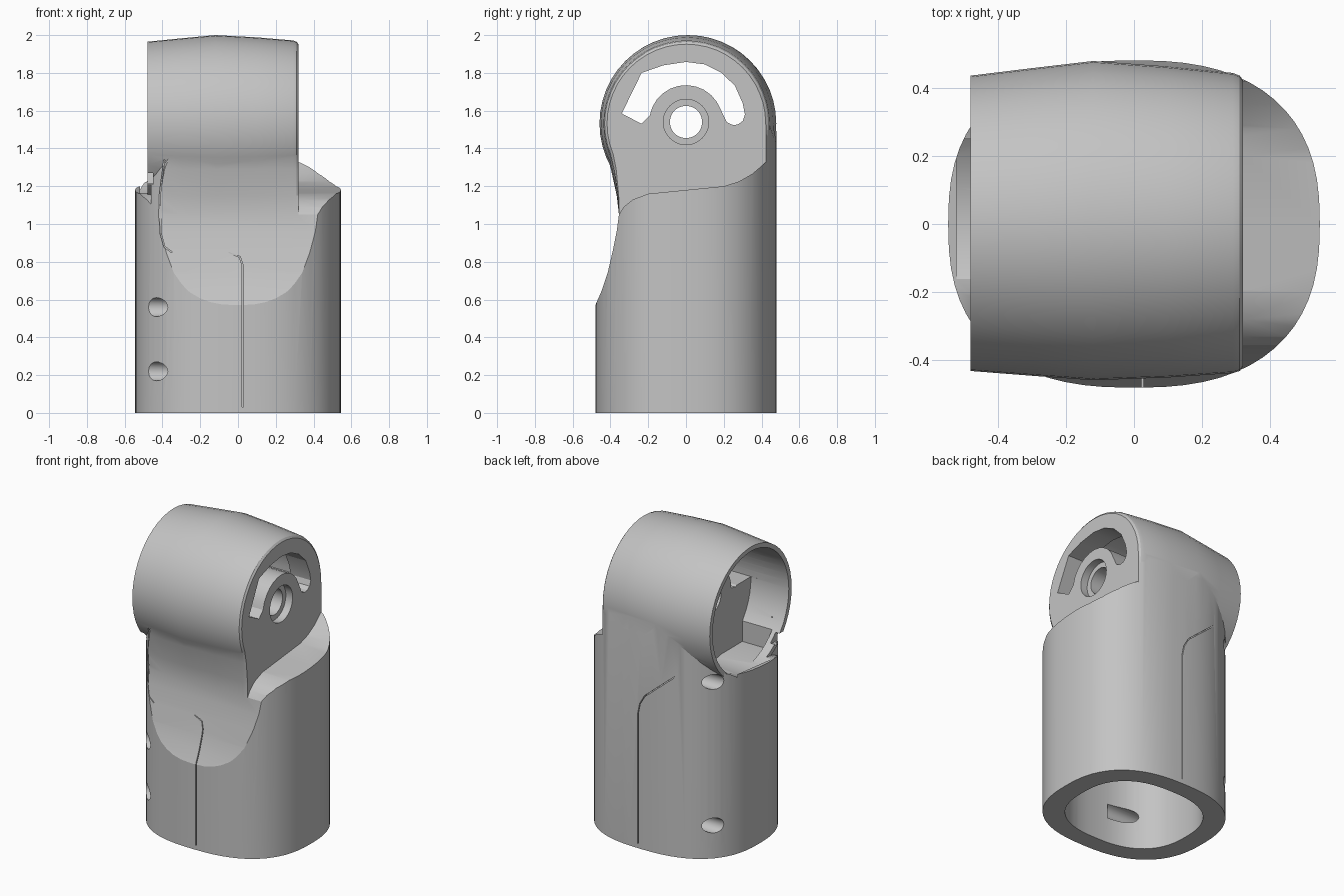
import bpy, bmesh, math
from mathutils import Vector

cube = bpy.data.objects.get("Cube")
if cube:
    bpy.data.objects.remove(cube, do_unlink=True)

grey = bpy.data.materials.new("plain_grey")
grey.use_nodes = True
grey.diffuse_color = (0.55, 0.55, 0.55, 1)
grey.node_tree.nodes["Principled BSDF"].inputs["Base Color"].default_value = (0.55, 0.55, 0.55, 1)


def loft(name, axis, rings):
    """Skin rings of (offset, points) stacked along an axis, capping both ends."""
    bm = bmesh.new()
    loops = []
    for t, pts in rings:
        loop = []
        for p in pts:
            co = list(p)
            co.insert("XYZ".index(axis), t)
            loop.append(bm.verts.new(co))
        loops.append(loop)
    n = len(loops[0])
    for a, b in zip(loops, loops[1:]):
        for i in range(n):
            j = (i + 1) % n
            bm.faces.new((a[i], a[j], b[j], b[i]))
    bm.faces.new(loops[0])
    bm.faces.new(loops[-1])
    bmesh.ops.recalc_face_normals(bm, faces=bm.faces)
    mesh = bpy.data.meshes.new(name)
    bm.to_mesh(mesh)
    bm.free()
    mesh.materials.append(grey)
    obj = bpy.data.objects.new(name, mesh)
    bpy.context.collection.objects.link(obj)
    return obj


def prism(name, axis, pts, a, b):
    return loft(name, axis, [(a, pts), (b, pts)])


def arc(r, cu=0.0, cv=0.0, start=0, sweep=360, n=48):
    """Arc points; a full sweep leaves out the repeated last point."""
    steps = n if sweep == 360 else n - 1
    angles = [math.radians(start + sweep * k / steps) for k in range(n)]
    return [(cu + r * math.cos(a), cv + r * math.sin(a)) for a in angles]


def rect(u0, u1, v0, v1):
    return [(u0, v0), (u1, v0), (u1, v1), (u0, v1)]


def outline(scale=1.0, n=64, power=2 / 2.5):
    """Rounded oval footprint of the base."""
    pts = []
    for k in range(n):
        c, s = math.cos(k * math.tau / n), math.sin(k * math.tau / n)
        pts.append((0.545 * scale * math.copysign(abs(c) ** power, c),
                    0.48 * scale * math.copysign(abs(s) ** power, s)))
    return pts


def strip(path, w):
    """Closed thin band following a path."""
    left, right = [], []
    for i, p in enumerate(path):
        d = Vector(path[min(i + 1, len(path) - 1)]) - Vector(path[max(i - 1, 0)])
        nrm = Vector((-d.y, d.x)).normalized() * w / 2
        left.append(tuple(Vector(p) + nrm))
        right.append(tuple(Vector(p) - nrm))
    return left + right[::-1]


def combine(target, other, op):
    mod = target.modifiers.new(op, "BOOLEAN")
    mod.operation = op
    mod.solver = "EXACT"
    mod.object = other
    bpy.context.view_layer.objects.active = target
    bpy.ops.object.modifier_apply(modifier=mod.name)
    bpy.data.objects.remove(other, do_unlink=True)


AXIS_Z = 1.532
NECK_Z = 1.05

# Base: side profile with a scooped front and a sloped shoulder on top
base_profile = [(-0.7, -0.1), (-0.7, 0.45),
                (-0.48, 0.57), (-0.445, 0.65), (-0.415, 0.74), (-0.385, 0.87), (-0.367, 0.96), (-0.355, NECK_Z),
                (-0.33, 1.09), (-0.28, 1.13), (-0.2, 1.16), (0.0, 1.18), (0.2, 1.2),
                (0.28, 1.225), (0.35, 1.265), (0.42, 1.325), (0.7, 1.34), (0.7, -0.1)]
housing = prism("joint_housing", "X", base_profile, -0.7, 0.7)

# Barrel-shaped head: position, radius and centre shift of each ring
barrel = [(-0.48, 0.433, 0.002), (-0.3, 0.451, 0.006), (-0.12, 0.468, 0.01), (0.1, 0.456, 0.006),
          (0.29, 0.44, 0.003), (0.31, 0.433, 0.002), (0.32, 0.42, 0.002)]

# Neck rising flush from the scoop and swelling gradually into the head
neck_front = [(0.355, 0.95), (0.355, NECK_Z), (0.367, 1.15), (0.398, 1.29), (0.43, 1.4), (0.45, 1.48), (0.458, AXIS_Z)]
neck_rings = []
for x, r, cy in barrel:
    swell = 0.998 * (r - cy) / 0.458
    ring = []
    for y, z in neck_front:
        blend = min(max((z - NECK_Z) / 0.3, 0), 1)
        ring.append((-y * (1 + (swell - 1) * blend), z))
    ring += [(0.995 * (r + cy), AXIS_Z), (0.5, 1.32), (0.5, 0.95)]
    neck_rings.append((max(x, -0.46), ring))
combine(housing, loft("neck", "X", neck_rings), "UNION")
combine(housing, prism("footprint", "Z", outline(), 0, 1.6), "INTERSECT")
combine(housing, loft("head", "X", [(x, arc(r, cy, AXIS_Z)) for x, r, cy in barrel]), "UNION")


def cut(axis, pts, a, b):
    combine(housing, prism("cutter", axis, pts, a, b), "DIFFERENCE")


# Hollow base and head, leaving a solid block low behind the end plate
cut("Z", outline(0.755), -0.1, 0.8)
cut("X", arc(0.403, 0.002, AXIS_Z), -0.52, -0.2)
cut("X", arc(0.403, 0.002, AXIS_Z, 1, 178), -0.3, 0.17)
cut("X", rect(-0.31, 0.28, 1.14, 1.45), -0.42, -0.2)

# Hub with pivot hole and counterbore
combine(housing, prism("hub", "X", arc(0.193, 0, 1.54), -0.2, 0.25), "UNION")
cut("X", arc(0.085, 0, 1.54), -0.3, 0.5)
cut("X", arc(0.12, 0, 1.54), 0.27, 0.5)

# Curved window around the hub
window = [(-0.34, 1.585), (-0.235, 1.8), (-0.12, 1.84), (0, 1.858), (0.1, 1.845), (0.19, 1.8),
          (0.26, 1.73), (0.3, 1.64), (0.312, 1.58), (0.3, 1.545), (0.275, 1.527), (0.25, 1.523), (0.215, 1.54)]
window += arc(0.195, 0, 1.54, 20, 150, 12) + [(-0.235, 1.53)]
cut("X", window, -0.3, 0.5)

# Screw channels from the open side
for y, z, end in ((-0.345, 0.22, -0.09), (-0.345, 0.56, -0.09), (0.335, 0.22, -0.09), (0.335, 1.18, -0.33)):
    cut("X", arc(0.05, y, z, n=24), -0.7, end)

# Small notch under the head rim
cut("Y", rect(-0.6, -0.45, 1.21, 1.27), -0.7, -0.25)

# Panel seams, front and back
front_seam = [(0.025, 0.03), (0.025, 0.78), (0.01, 0.825), (-0.05, 0.85)]
side_seam = [(-0.35, 0.85), (-0.39, 0.88), (-0.41, 0.95), (-0.415, 1.15), (-0.39, 1.34)]
back_seam = [(0.02, 0.03), (0.02, 0.9), (0.005, 0.97), (-0.03, 1.03), (-0.35, 1.3)]
cut("Y", strip(front_seam, 0.006), -0.7, -0.385)
cut("Y", strip(side_seam, 0.006), -0.7, -0.35)
cut("Y", strip(back_seam, 0.006), 0.7, 0.45)

# Smooth shading with crisp edges
bpy.ops.object.select_all(action="DESELECT")
housing.select_set(True)
bpy.context.view_layer.objects.active = housing
bpy.ops.object.shade_smooth_by_angle(angle=math.radians(20))
